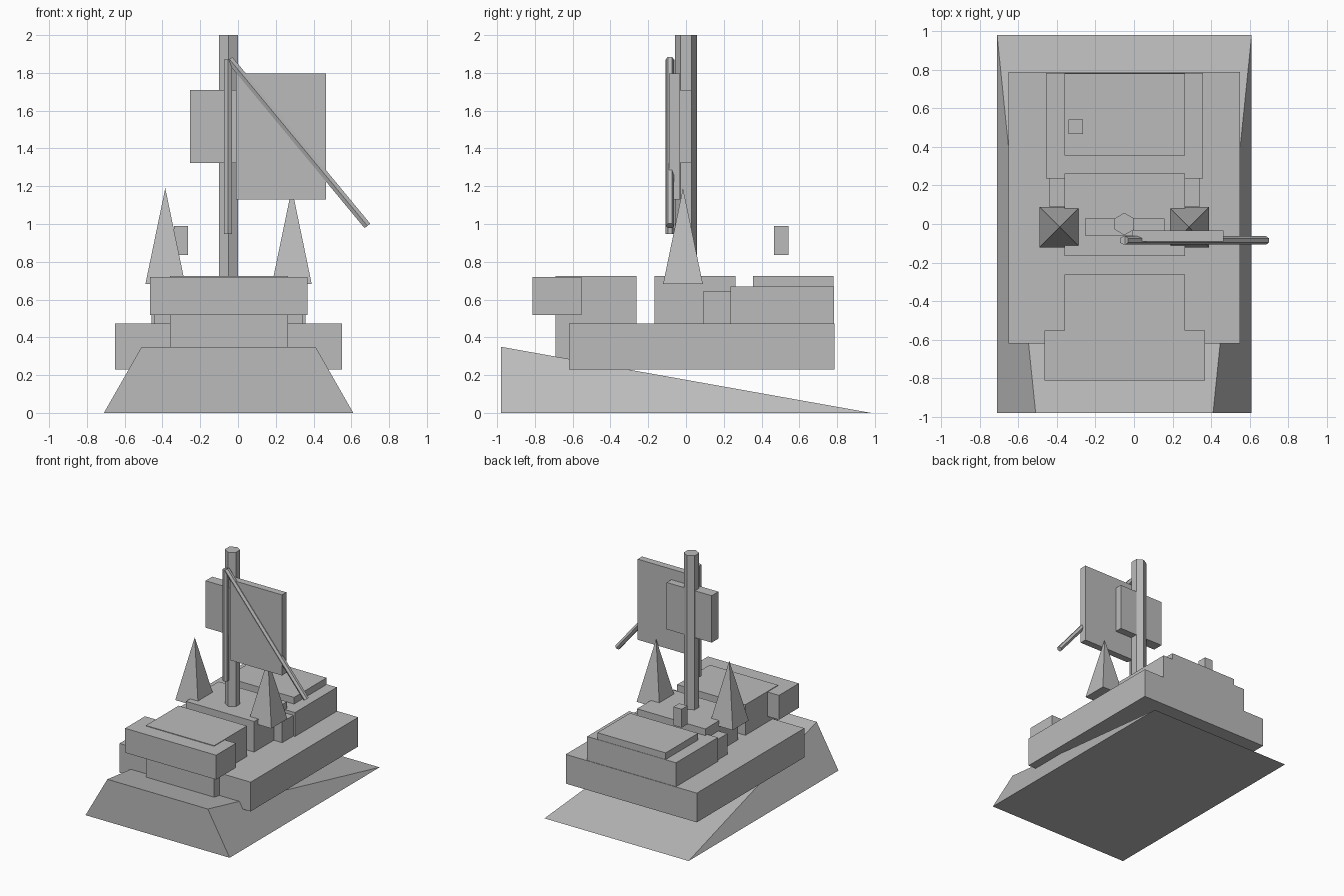
import bpy, math
from mathutils import Vector

if "Cube" in bpy.data.objects:
    bpy.data.objects.remove(bpy.data.objects["Cube"])

mat = bpy.data.materials.new("plain grey")
mat.diffuse_color = (0.5, 0.5, 0.5, 1)
mat.use_nodes = True
mat.node_tree.nodes["Principled BSDF"].inputs["Base Color"].default_value = mat.diffuse_color
CX = -0.05  # symmetry line of the hull


def mesh(name, verts, faces):
    me = bpy.data.meshes.new(name)
    me.from_pydata(verts, [], faces)
    me.materials.append(mat)
    ob = bpy.data.objects.new(name, me)
    bpy.context.collection.objects.link(ob)
    return ob


def box(name, x0, x1, y0, y1, z0, z1):
    v = [(x, y, z) for z in (z0, z1) for x, y in ((x0, y0), (x1, y0), (x1, y1), (x0, y1))]
    return mesh(name, v, [(3, 2, 1, 0), (4, 5, 6, 7), (0, 1, 5, 4),
                          (1, 2, 6, 5), (2, 3, 7, 6), (3, 0, 4, 7)])


def rod(name, a, b, r):
    a, b = Vector(a), Vector(b)
    bpy.ops.mesh.primitive_cylinder_add(vertices=6, radius=r, depth=(b - a).length,
                                        location=(a + b) / 2)
    ob = bpy.context.object
    ob.rotation_euler = (0, math.atan2(b.x - a.x, b.z - a.z), 0)
    ob.name = name
    ob.data.materials.append(mat)


# sloping wedge base
mesh("base_wedge",
     [(-0.71, -0.98, 0), (0.61, -0.98, 0), (0.61, 0.98, 0), (-0.71, 0.98, 0),
      (-0.51, -0.98, 0.35), (0.41, -0.98, 0.35)],
     [(3, 2, 1, 0), (0, 1, 5, 4), (1, 2, 5), (3, 0, 4), (4, 5, 2, 3)])

# hull and deck blocks
box("hull", -0.65, 0.55, -0.62, 0.787, 0.23, 0.472)
box("front_block", -0.36, 0.265, -0.69, -0.262, 0.23, 0.725)
box("front_crossbeam", -0.465, 0.368, -0.812, -0.552, 0.518, 0.72)
box("middle_block", -0.36, 0.265, -0.167, 0.262, 0.46, 0.725)
box("middle_step", -0.442, 0.342, 0.09, 0.24, 0.46, 0.643)
box("rear_deck", -0.457, 0.357, 0.235, 0.783, 0.46, 0.67)
box("rear_block", -0.36, 0.265, 0.355, 0.78, 0.46, 0.725)
box("floating_block", -0.34, -0.265, 0.467, 0.543, 0.837, 0.99)

# pyramids either side of the mast
for side, name in ((-1, "left_pyramid"), (1, "right_pyramid")):
    x, y, h = CX + side * 0.335, -0.016, 0.105
    mesh(name, [(x - h, y - h, 0.683), (x + h, y - h, 0.683), (x + h, y + h, 0.683),
                (x - h, y + h, 0.683), (x, y, 1.19)],
         [(3, 2, 1, 0), (0, 1, 4), (1, 2, 4), (2, 3, 4), (3, 0, 4)])

# mast, sails and spars
rod("mast", (CX, 0, 0.65), (CX, 0, 2.0), 0.058)
box("main_sail", -0.01, 0.465, -0.09, -0.033, 1.13, 1.797)
box("small_sail", -0.255, 0.157, -0.06, 0.028, 1.322, 1.71)
rod("upright_spar", (-0.053, -0.085, 0.948), (-0.053, -0.085, 1.87), 0.023)
rod("slanted_spar", (-0.045, -0.085, 1.872), (0.685, -0.085, 0.99), 0.022)
